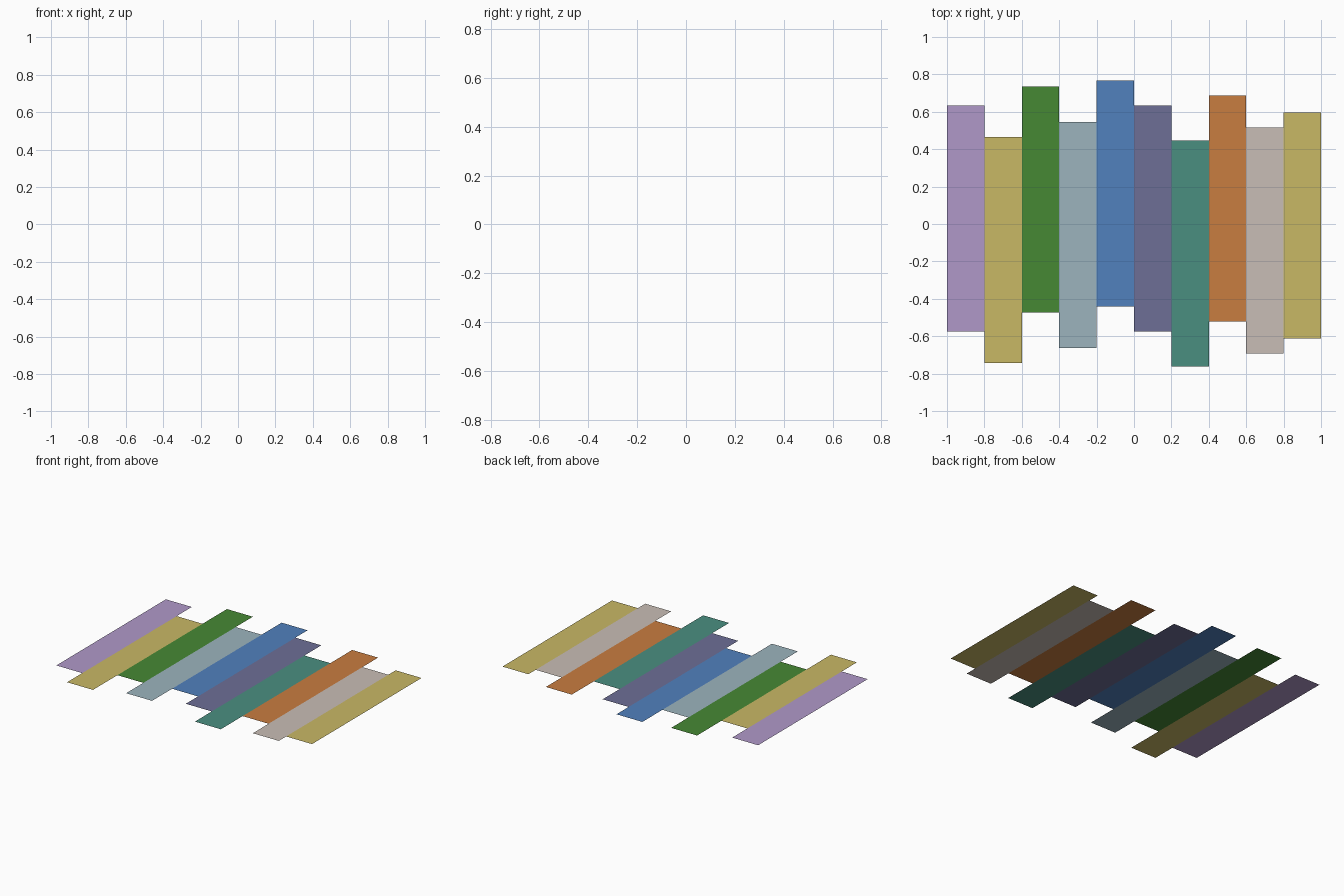
import bpy

if "Cube" in bpy.data.objects:
    bpy.data.objects.remove(bpy.data.objects["Cube"])

WIDTH, LENGTH = 0.2, 1.208


def linear(c):
    c /= 255
    return c / 12.92 if c <= 0.04045 else ((c + 0.055) / 1.055) ** 2.4


def material(name, rgb):
    mat = bpy.data.materials.new(name)
    mat.diffuse_color = (*[linear(c) for c in rgb], 1)
    mat.use_nodes = True
    mat.node_tree.nodes["Principled BSDF"].inputs["Base Color"].default_value = mat.diffuse_color
    return mat


MATS = {name: material(name, rgb) for name, rgb in {
    "lilac": (176, 153, 201),
    "straw yellow": (201, 184, 101),
    "leaf green": (70, 136, 52),
    "pale blue": (156, 180, 190),
    "blue": (81, 129, 189),
    "slate violet": (109, 110, 150),
    "teal": (74, 143, 128),
    "orange": (201, 125, 64),
    "warm grey": (201, 190, 182),
}.items()}

# Strips from left to right: colour and lengthwise offset
STRIPS = [
    ("lilac", 0.029), ("straw yellow", -0.138), ("leaf green", 0.131),
    ("pale blue", -0.058), ("blue", 0.163), ("slate violet", 0.029),
    ("teal", -0.157), ("orange", 0.084), ("warm grey", -0.089),
    ("straw yellow", -0.008),
]

# Paper-thin flat strips laid side by side
for i, (colour, offset) in enumerate(STRIPS):
    bpy.ops.mesh.primitive_plane_add(size=1, location=(-0.9 + i * WIDTH, offset, 0))
    strip = bpy.context.object
    strip.name = f"strip_{i + 1}"
    strip.scale = (WIDTH, LENGTH, 1)
    bpy.ops.object.transform_apply(location=False, rotation=False, scale=True)
    strip.data.materials.append(MATS[colour])
